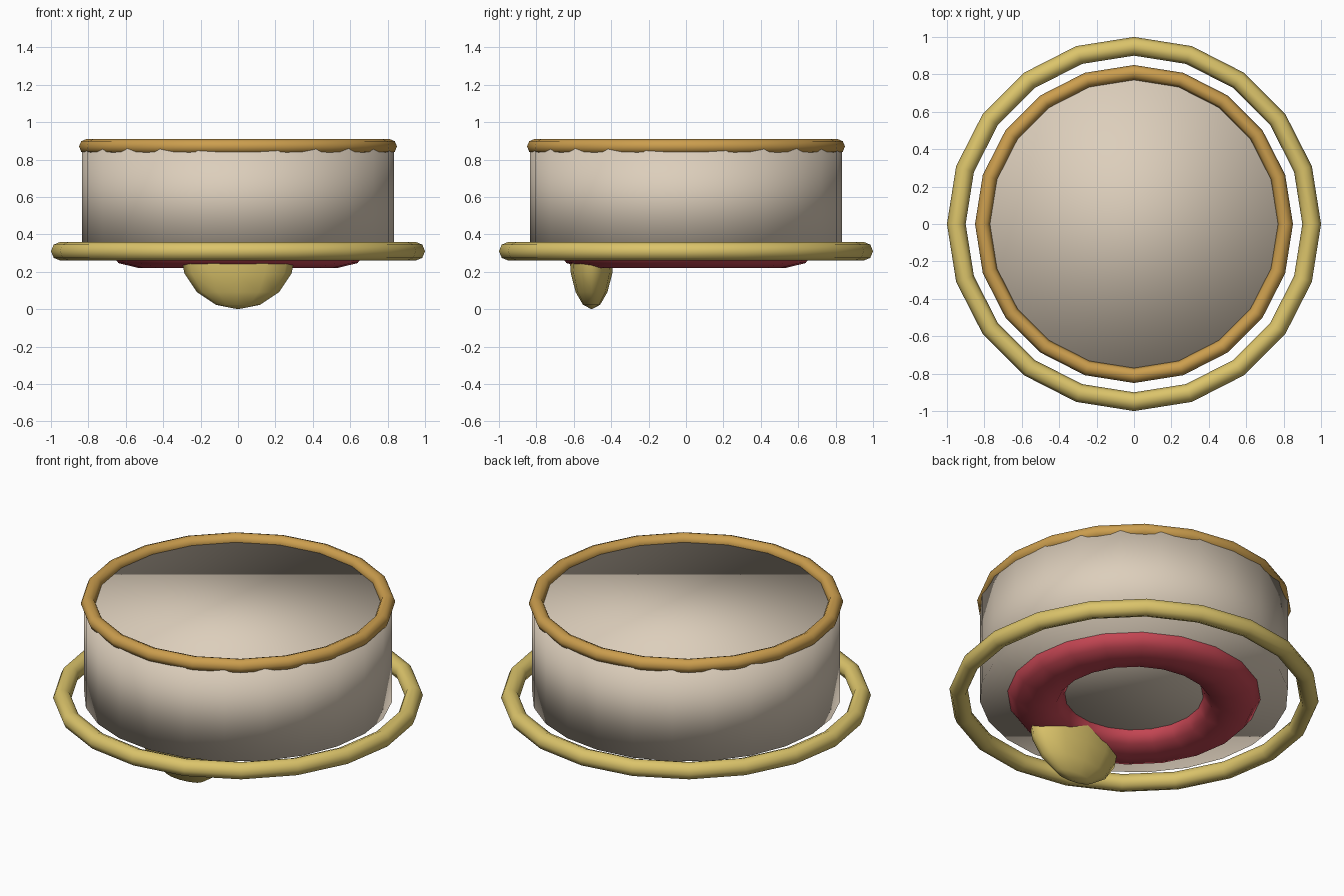
import bpy, bmesh, math
from mathutils import Matrix

if "Cube" in bpy.data.objects:
    bpy.data.objects.remove(bpy.data.objects["Cube"])


def colour(name, rgb):
    m = bpy.data.materials.new(name)
    m.diffuse_color = (*rgb, 1)
    m.use_nodes = True
    m.node_tree.nodes["Principled BSDF"].inputs["Base Color"].default_value = m.diffuse_color
    return m


CREAM = colour("cream", (0.72, 0.62, 0.50))
YELLOW = colour("pale_gold", (0.71, 0.55, 0.145))
ORANGE = colour("caramel", (0.60, 0.34, 0.075))
RED = colour("berry_red", (0.55, 0.06, 0.085))


def finish(obj, name, mat):
    """Name, colour and fully smooth a part."""
    obj.name = obj.data.name = name
    obj.data.materials.clear()
    obj.data.materials.append(mat)
    for p in obj.data.polygons:
        p.use_smooth = True


def ring(name, mat, major, minor, z, flat=1.0, sides=20, tube=8):
    bpy.ops.mesh.primitive_torus_add(major_segments=sides, minor_segments=tube,
                                     major_radius=major, minor_radius=minor)
    obj = bpy.context.object
    obj.data.transform(Matrix.Translation((0, 0, z)) @ Matrix.Diagonal((1, 1, flat, 1)))
    finish(obj, name, mat)


# Closed drum, with shading that flows over its edges
bpy.ops.mesh.primitive_cylinder_add(vertices=24, radius=0.835, depth=0.56)
drum = bpy.context.object
drum.data.transform(Matrix.Translation((0, 0, 0.59)))
finish(drum, "drum_body", CREAM)

# Rim, wide outer hoop and flattened base ring
ring("top_rim", ORANGE, 0.81, 0.04, 0.87)
ring("outer_hoop", YELLOW, 0.95, 0.05, 0.31)
ring("base_ring", RED, 0.53, 0.155, 0.31, flat=0.58)

# Thin rounded tab hanging below the front
bpy.ops.mesh.primitive_uv_sphere_add(segments=12, ring_count=8, radius=1)
tab = bpy.context.object
tab.data.transform(Matrix.Translation((0, -0.505, 0.31)) @ Matrix.Diagonal((0.31, 0.12, 0.31, 1)))
finish(tab, "front_tab", YELLOW)
